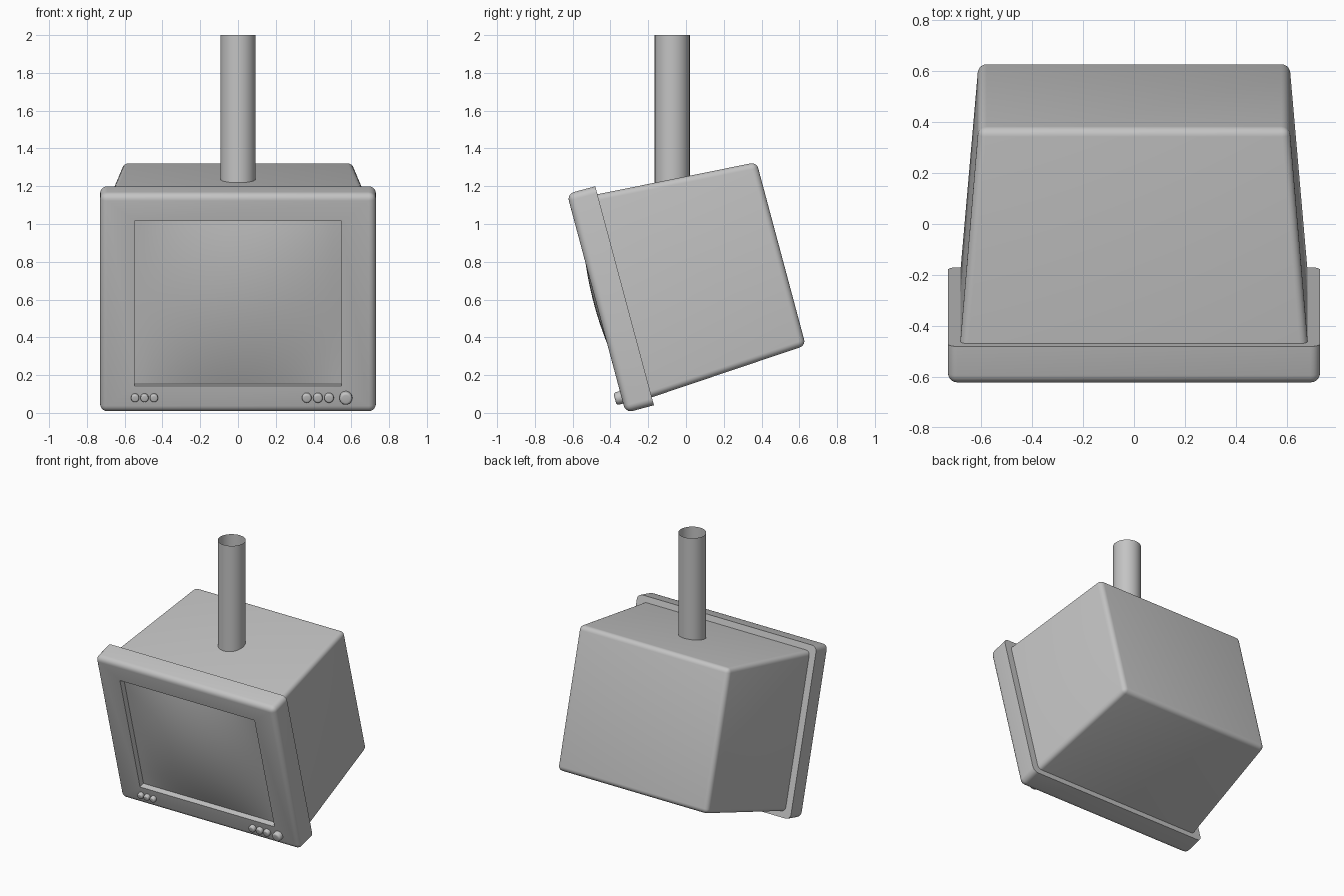
import bpy, bmesh, math
from mathutils import Matrix, Vector

cube = bpy.data.objects.get("Cube")
if cube:
    bpy.data.objects.remove(cube, do_unlink=True)

grey = bpy.data.materials.new("plain grey")
grey.use_nodes = True
colour = (0.55, 0.55, 0.55, 1)
grey.diffuse_color = colour
grey.node_tree.nodes["Principled BSDF"].inputs["Base Color"].default_value = colour

# The case leans forward; its frame has y = 0 on the back of the bezel
TILT = Matrix.Translation((0, -0.325, 0.62)) @ Matrix.Rotation(math.radians(15), 4, "X")


def finish(bm, name, matrix=TILT):
    bmesh.ops.recalc_face_normals(bm, faces=bm.faces)
    mesh = bpy.data.meshes.new(name)
    bm.to_mesh(mesh)
    bm.free()
    mesh.materials.append(grey)
    ob = bpy.data.objects.new(name, mesh)
    bpy.context.collection.objects.link(ob)
    ob.matrix_world = matrix
    bpy.ops.object.select_all(action="DESELECT")
    ob.select_set(True)
    bpy.context.view_layer.objects.active = ob
    bpy.ops.object.shade_smooth_by_angle(angle=math.radians(35))
    return ob


def tapered_box(front, back, y0, y1):
    """Box with half sizes (x, z) at its front and back ends."""
    bm = bmesh.new()
    bmesh.ops.create_cube(bm, size=2)
    for v in bm.verts:
        half, y = (front, y0) if v.co.y < 0 else (back, y1)
        v.co = (v.co.x * half[0], y, v.co.z * half[1])
    return bm


def round_edges(bm, radius, sharp_y):
    """Round every edge except the rim lying at sharp_y."""
    edges = [e for e in bm.edges
             if any(abs(v.co.y - sharp_y) > 1e-4 for v in e.verts)]
    bmesh.ops.bevel(bm, geom=edges, offset=radius, segments=5,
                    profile=0.5, affect="EDGES")


# Bezel with a recessed rectangular opening
FRONT, DEPTH = -0.155, 0.042
OPEN_X, OPEN_Z = 0.548, 0.452
bm = tapered_box((0.73, 0.6), (0.73, 0.6), FRONT, 0)
round_edges(bm, 0.038, 0)
bm.normal_update()
face = min(bm.faces, key=lambda f: f.calc_center_median().y)
bmesh.ops.inset_region(bm, faces=[face], thickness=0.1)
for v in face.verts:
    v.co.x = math.copysign(OPEN_X, v.co.x)
    v.co.z = math.copysign(OPEN_Z, v.co.z)
wall = bmesh.ops.extrude_discrete_faces(bm, faces=[face])["faces"][0]
bmesh.ops.translate(bm, verts=wall.verts, vec=(0, DEPTH, 0))
bmesh.ops.delete(bm, geom=[wall], context="FACES")
finish(bm, "bezel")

# Bulging screen
bm = bmesh.new()
bmesh.ops.create_grid(bm, x_segments=24, y_segments=24, size=1)
for v in bm.verts:
    u, w = v.co.x, v.co.y
    bulge = (1 - u * u) * (1 - w * w)
    v.co = (u * OPEN_X, FRONT + DEPTH - 0.055 * bulge, w * OPEN_Z)
screen = finish(bm, "screen")
if screen.data.polygons[0].normal.y > 0:
    screen.data.flip_normals()

# Tapered rear housing
bm = tapered_box((0.682, 0.557), (0.61, 0.502), -0.01, 0.858)
round_edges(bm, 0.032, -0.01)
finish(bm, "rear_housing")


# Round buttons along the bottom of the bezel
def button(name, x, radius, height):
    bm = bmesh.new()
    bmesh.ops.create_cone(bm, cap_ends=True, segments=24, radius1=radius,
                          radius2=radius, depth=height + 0.01)
    rim = [e for e in bm.edges if all(v.co.z > 0 for v in e.verts)]
    bmesh.ops.bevel(bm, geom=rim, offset=radius * 0.4, segments=4,
                    profile=0.5, affect="EDGES")
    place = Matrix.Translation((x, FRONT - height / 2 + 0.005, -0.515))
    finish(bm, name, TILT @ place @ Matrix.Rotation(math.radians(90), 4, "X"))


for i in range(3):
    button(f"right_button_{i + 1}", -0.545 + 0.05 * i, 0.021, 0.028)
    button(f"left_button_{i + 1}", 0.364 + 0.059 * i, 0.025, 0.028)
button("power_button", 0.571, 0.034, 0.036)

# Open hanging pole
bm = bmesh.new()
bmesh.ops.create_cone(bm, cap_ends=False, segments=32, radius1=0.093,
                      radius2=0.093, depth=0.85)
finish(bm, "hanging_pole", Matrix.Translation((0, -0.073, 1.575)))
